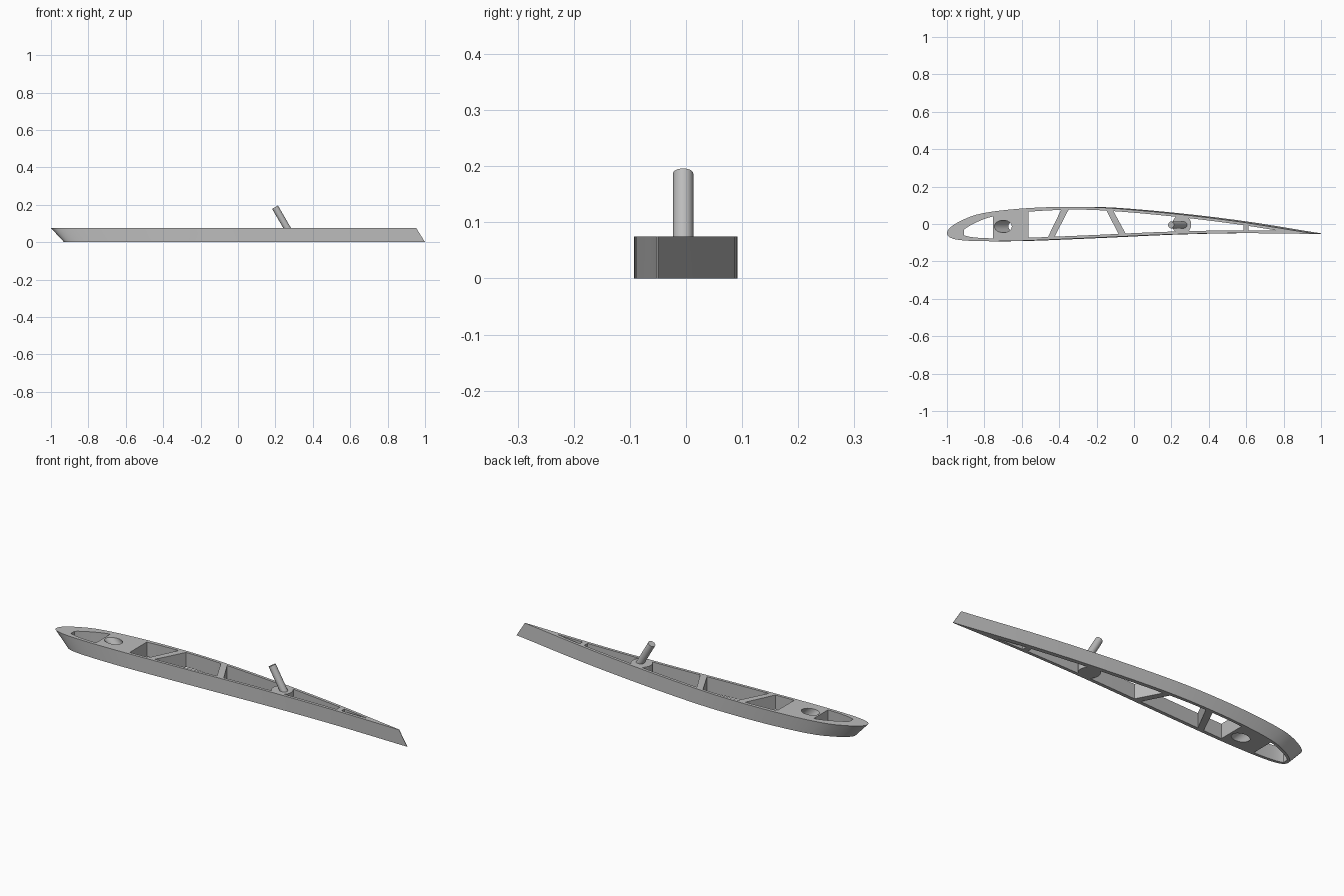
import bpy, bmesh, math
from mathutils import Vector, Matrix

if "Cube" in bpy.data.objects:
    bpy.data.objects.remove(bpy.data.objects["Cube"])

H = 0.075      # rib height
SKIN = 0.015   # wall left around the lightening holes

gray = bpy.data.materials.new("light_gray")
gray.diffuse_color = (0.5, 0.5, 0.5, 1)
gray.use_nodes = True
gray.node_tree.nodes["Principled BSDF"].inputs["Base Color"].default_value = gray.diffuse_color

# Section half-curves: (fraction of chord, y)
UPPER = [(0, -.05), (.01, -.017), (.036, .015), (.087, .053), (.2, .082), (.33, .092),
         (.44, .086), (.62, .055), (.8, .012), (1, -.05)]
LOWER = [(0, -.05), (.008, -.072), (.036, -.086), (.1, -.092), (.2, -.09), (.39, -.075),
         (.61, -.056), (.8, -.049), (1, -.053)]
# Leading edge x and chord at each level
TOP = (-1.0, 1.953)
BOTTOM = (-0.93, 1.93)


def curve(pts, t):
    """Smooth interpolation in sqrt(t), which keeps the nose round."""
    s = math.sqrt(min(max(t, 0), 1))
    q = [(math.sqrt(a), b) for a, b in pts]
    n = len(q)

    def slope(i):
        a, b = q[max(i - 1, 0)], q[min(i + 1, n - 1)]
        return (b[1] - a[1]) / (b[0] - a[0])
    i = max(k for k in range(n - 1) if q[k][0] <= s)
    h = q[i + 1][0] - q[i][0]
    u = (s - q[i][0]) / h
    return ((2*u**3 - 3*u*u + 1) * q[i][1] + (u**3 - 2*u*u + u) * h * slope(i)
            + (3*u*u - 2*u**3) * q[i + 1][1] + (u**3 - u*u) * h * slope(i + 1))


def inner(x, pts, pick, offset):
    """Skin line at x that stays inside both the top and bottom outlines."""
    return pick(curve(pts, (x - a) / c) for a, c in (TOP, BOTTOM)) + offset


def loft(bm, low, high):
    """Closed solid between two matching loops."""
    a = [bm.verts.new(p) for p in low]
    b = [bm.verts.new(p) for p in high]
    n = len(a)
    bm.faces.new(a[::-1])
    bm.faces.new(b)
    for i in range(n):
        j = (i + 1) % n
        bm.faces.new((a[i], a[j], b[j], b[i]))


def finish(bm, name):
    bmesh.ops.recalc_face_normals(bm, faces=bm.faces)
    me = bpy.data.meshes.new(name)
    bm.to_mesh(me)
    bm.free()
    ob = bpy.data.objects.new(name, me)
    bpy.context.collection.objects.link(ob)
    me.materials.append(gray)
    return ob


def rod(bm, start, end, r, sides=32):
    d = Vector(end) - Vector(start)
    rot = d.to_track_quat('Z', 'Y').to_matrix().to_4x4()
    bmesh.ops.create_cone(bm, cap_ends=True, segments=sides, radius1=r, radius2=r,
                          depth=d.length,
                          matrix=Matrix.Translation((Vector(start) + Vector(end)) / 2) @ rot)


def smooth(ob):
    bpy.ops.object.select_all(action='DESELECT')
    ob.select_set(True)
    bpy.context.view_layer.objects.active = ob
    bpy.ops.object.shade_smooth_by_angle(angle=math.radians(30))


# Rib body, leaning from the bottom outline to the top outline
N = 32
ring = [((i / N) ** 2, UPPER) for i in range(N, -1, -1)]
ring += [((i / N) ** 2, LOWER) for i in range(1, N + 1)]
bm = bmesh.new()
loft(bm, [(BOTTOM[0] + BOTTOM[1] * t, curve(p, t), 0) for t, p in ring],
     [(TOP[0] + TOP[1] * t, curve(p, t), H) for t, p in ring])
rib = finish(bm, "rib_body")

# Lightening holes: upper x range, lower x range; the struts remain between
HOLES = [(-.91, -.755, -.91, -.755), (-.565, -.39, -.565, -.46),
         (-.35, -.147, -.425, -.083), (-.11, .585, -.045, .585),
         (.613, .755, .613, .755)]
bm = bmesh.new()
for ua, ub, la, lb in HOLES:
    K = 14
    loop = []
    for i in range(K + 1):
        x = la + (lb - la) * (i / K) ** 1.5
        loop.append((x, inner(x, LOWER, max, SKIN)))
    for i in range(K, -1, -1):
        x = ua + (ub - ua) * (i / K) ** 1.5
        loop.append((x, inner(x, UPPER, min, -SKIN)))
    loft(bm, [(x, y, -.05) for x, y in loop], [(x, y, H + .05) for x, y in loop])
# Slanted round spar hole in the front block
rod(bm, (-.70 - .05, -.013, H + .05), (-.70 + .125, -.013, -.05), .033)
cutter = finish(bm, "hole_cutter")
cutter.hide_render = True

mod = rib.modifiers.new("holes", 'BOOLEAN')
mod.operation = 'DIFFERENCE'
mod.solver = 'EXACT'
mod.object = cutter
bpy.context.view_layer.objects.active = rib
bpy.ops.object.modifier_apply(modifier=mod.name)
bpy.data.objects.remove(cutter)
smooth(rib)

# Boss that carries the pin
bm = bmesh.new()
rod(bm, (.255, -.003, 0), (.255, -.003, H), .051)
smooth(finish(bm, "pin_boss"))

# Slanted pin
bm = bmesh.new()
rod(bm, (.289, -.005, .03), (.198, -.005, .187), .018)
smooth(finish(bm, "slanted_pin"))
